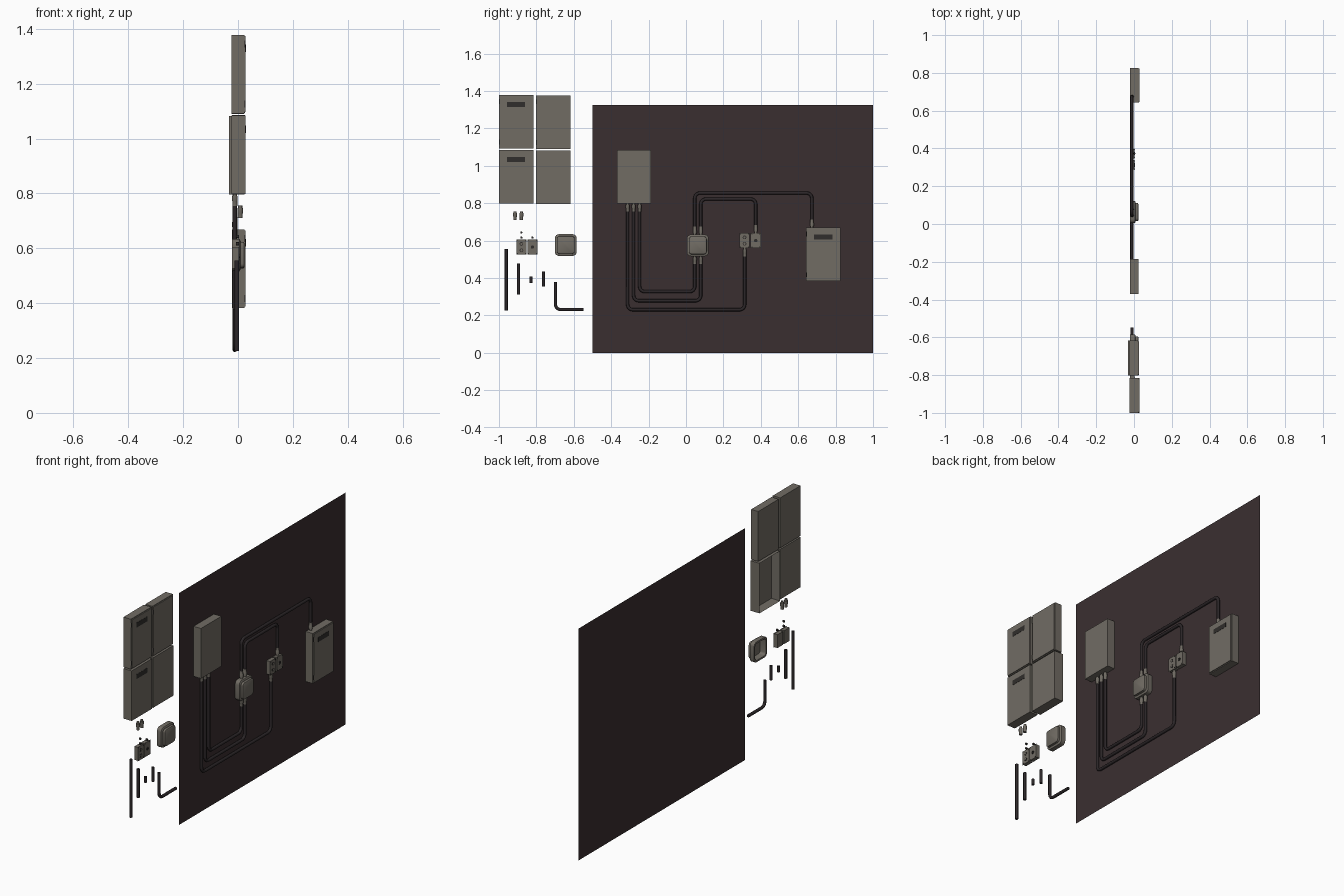
import bpy, bmesh, math
from mathutils import Vector, Matrix

if "Cube" in bpy.data.objects:
    bpy.data.objects.remove(bpy.data.objects["Cube"])


def material(name, rgb):
    m = bpy.data.materials.new(name)
    m.diffuse_color = (*rgb, 1)
    m.use_nodes = True
    m.node_tree.nodes["Principled BSDF"].inputs["Base Color"].default_value = m.diffuse_color
    return m


GREY = material("painted_metal_grey", (0.165, 0.150, 0.127))
WALL = material("wall_brown", (0.042, 0.028, 0.030))
PIPE = material("conduit_dark", (0.024, 0.019, 0.021))
DARK = material("vent_dark", (0.030, 0.027, 0.025))
BACK = -0.022   # x of the wall surface


def finish(name, bm, mat, smooth=False):
    bmesh.ops.recalc_face_normals(bm, faces=bm.faces)
    me = bpy.data.meshes.new(name)
    bm.to_mesh(me)
    bm.free()
    me.materials.append(mat)
    for p in me.polygons:
        p.use_smooth = smooth
    if smooth:
        me.set_sharp_from_angle(angle=math.radians(35))
    ob = bpy.data.objects.new(name, me)
    bpy.context.collection.objects.link(ob)
    return ob


def box(name, x, y, z, mat=GREY, open_back=0):
    """Box from (min, max) ranges; open_back hollows it from the -x side."""
    bm = bmesh.new()
    bmesh.ops.create_cube(bm, size=1)
    for v in bm.verts:
        v.co = [r[0] if c < 0 else r[1] for c, r in zip(v.co, (x, y, z))]
    if open_back:
        face = min(bm.faces, key=lambda f: f.calc_center_median().x)
        bmesh.ops.inset_region(bm, faces=[face], thickness=open_back)
        for v in face.verts:
            v.co.x = x[1] - open_back
    return finish(name, bm, mat)


def rod(name, centre, r, length, axis, mat, seg=16):
    bm = bmesh.new()
    rot = Matrix.Rotation(math.pi / 2, 4, 'Y') if axis == 'X' else Matrix()
    bmesh.ops.create_cone(bm, cap_ends=True, segments=seg, radius1=r, radius2=r,
                          depth=length, matrix=Matrix.Translation(centre) @ rot)
    return finish(name, bm, mat, True)


def loft(name, rings, mat, closed_ends=True):
    """Skin a list of equal-length point rings."""
    bm = bmesh.new()
    loops = [[bm.verts.new(p) for p in ring] for ring in rings]
    for a, b in zip(loops, loops[1:]):
        for i in range(len(a)):
            j = (i + 1) % len(a)
            bm.faces.new((a[i], a[j], b[j], b[i]))
    bm.faces.new(loops[0])
    bm.faces.new(loops[-1])
    return finish(name, bm, mat, True)


# ---- cabinets ----
W, H = 0.184, 0.286


def cabinet(name, y, z, x0, x1, vent=False, hinges=False, open_back=0):
    if hinges:
        box(name + "_body", (x0, x1 - 0.005), (y, y + W), (z, z + H))
        box(name + "_door", (x1 - 0.005, x1), (y + 0.004, y + W - 0.004),
            (z + 0.004, z + H - 0.004))
        for dz in (0.034, H - 0.034):
            rod(name + "_hinge", (x1 - 0.004, y + 0.0035, z + dz), 0.0035, 0.026, 'Z', DARK, 10)
    else:
        box(name + "_body", (x0, x1), (y, y + W), (z, z + H), GREY, open_back)
    if vent:
        box(name + "_vent", (x1 - 0.001, x1 + 0.001), (y + 0.042, y + 0.140),
            (z + H - 0.063, z + H - 0.036), DARK)


cabinet("spare_cabinet_vented_door", -1.0, 1.092, -0.024, 0.028, True, True)
cabinet("spare_cabinet_plain_door", -0.802, 1.090, -0.024, 0.026, False, True)
cabinet("spare_cabinet_vented", -1.0, 0.798, -0.024, 0.028, True)
cabinet("spare_cabinet_cover", -0.802, 0.796, -0.032, 0.024, open_back=0.007)
cabinet("mounted_cabinet_left", -0.370, 0.799, BACK + 0.0005, 0.025, open_back=0.007)
cabinet("mounted_cabinet_right", 0.642, 0.383, BACK + 0.0005, 0.028, True, True)

# ---- wall panel ----
bm = bmesh.new()
bm.faces.new([bm.verts.new((BACK, y, z)) for y, z in
              ((-0.5, 0), (1, 0), (1, 1.325), (-0.5, 1.325))])
wall = finish("wall_panel", bm, WALL)


# ---- junction boxes: rounded shell with raised lid, open at the back ----
def junction(name, y, z, x0):
    def ring(half, rad, x):
        pts = []
        for k in range(4):
            sy, sz = ((1, 1), (-1, 1), (-1, -1), (1, -1))[k]
            for i in range(5):
                a = math.pi / 2 * (k + i / 4)
                pts.append((x0 + x, y + sy * (half - rad) + rad * math.cos(a),
                            z + sz * (half - rad) + rad * math.sin(a)))
        return pts
    loft(name, [ring(0.044, 0.012, 0.034), ring(0.048, 0.014, 0.0), ring(0.058, 0.021, 0.0),
                ring(0.058, 0.021, 0.026), ring(0.052, 0.018, 0.030), ring(0.048, 0.016, 0.030),
                ring(0.047, 0.015, 0.042), ring(0.042, 0.012, 0.045)], GREY)


junction("spare_junction_box", -0.643, 0.576, -0.021)
junction("mounted_junction_box", 0.063, 0.574, BACK + 0.0005)


# ---- outlet and switch boxes ----
def device(name, y, z, outlet):
    x0 = BACK + 0.0005
    box(name + "_back_box", (x0, 0.0), (y - 0.025, y + 0.025), (z - 0.038, z + 0.038))
    box(name + "_cover", (0.0, 0.003), (y - 0.027, y + 0.027), (z - 0.040, z + 0.040))
    if outlet:
        for dz in (-0.017, 0.017):
            rod(name + "_socket", (0.003, y, z + dz), 0.010, 0.003, 'X', DARK)
            rod(name + "_socket_face", (0.004, y, z + dz), 0.006, 0.003, 'X', GREY)
    else:
        rod(name + "_switch_collar", (0.003, y, z), 0.009, 0.004, 'X', DARK)
        rod(name + "_switch_lever", (0.005, y, z + 0.002), 0.003, 0.006, 'X', DARK, 8)
    for dy in (-0.021, 0.021):
        for dz in (-0.034, 0.034):
            rod(name + "_screw", (0.003, y + dy, z + dz), 0.003, 0.002, 'X', DARK, 8)


device("spare_outlet", -0.880, 0.565, True)
device("spare_switch", -0.821, 0.565, False)
device("mounted_outlet", 0.313, 0.600, True)
device("mounted_switch", 0.373, 0.600, False)
for y, z in ((-0.880, 0.643), (-0.880, 0.616), (-0.821, 0.616)):
    rod("spare_plug", (-0.002, y, z), 0.006, 0.010, 'X', DARK, 12)

PX = -0.0115    # x of the mounted conduit centre line


# ---- fittings: a lathed collar pointing away from its box ----
def fitting(y, z, direction, x=PX, name="conduit_fitting"):
    prof = ((0, 0.0075), (0.010, 0.0075), (0.010, 0.0105), (0.026, 0.0105),
            (0.030, 0.0090), (0.046, 0.0090))
    n = 16
    loft(name, [[(x + r * math.cos(2 * math.pi * i / n), y + r * math.sin(2 * math.pi * i / n),
                  z + direction * h) for i in range(n)] for h, r in prof], GREY)


for y in (-0.312, -0.280, -0.248):
    fitting(y, 0.801, -1)
for y in (0.047, 0.079):
    fitting(y, 0.520, -1)
    fitting(y, 0.629, 1)
fitting(0.314, 0.562, -1)
fitting(0.373, 0.638, 1)
fitting(0.673, 0.667, 1)
fitting(-0.914, 0.756, -1, 0.008, "spare_fitting")
fitting(-0.880, 0.756, -1, 0.008, "spare_fitting")


# ---- conduits: filleted centre lines swept with a round section ----
def conduit(name, pts, x=PX, rad=0.028):
    pts = [Vector((x, y, z)) for y, z in pts]
    path = [pts[0]]
    for a, b, c in zip(pts, pts[1:], pts[2:]):
        u, v = (a - b).normalized(), (c - b).normalized()
        centre = b + (u + v) * rad
        for i in range(7):
            t = math.pi / 2 * i / 6
            path.append(centre - v * rad * math.cos(t) - u * rad * math.sin(t))
    path.append(pts[-1])
    cu = bpy.data.curves.new(name, 'CURVE')
    cu.dimensions = '3D'
    cu.bevel_depth = 0.0085
    cu.bevel_resolution = 2
    cu.use_fill_caps = True
    sp = cu.splines.new('POLY')
    sp.points.add(len(path) - 1)
    for p, co in zip(sp.points, path):
        p.co = (*co, 1)
    cu.materials.append(PIPE)
    ob = bpy.data.objects.new(name, cu)
    bpy.context.collection.objects.link(ob)


conduit("conduit_outer", [(-0.312, 0.77), (-0.312, 0.230), (0.314, 0.230), (0.314, 0.53)])
conduit("conduit_middle", [(-0.280, 0.77), (-0.280, 0.278), (0.079, 0.278), (0.079, 0.49)])
conduit("conduit_inner", [(-0.248, 0.77), (-0.248, 0.327), (0.047, 0.327), (0.047, 0.49)])
conduit("conduit_to_cabinet", [(0.047, 0.66), (0.047, 0.854), (0.673, 0.854), (0.673, 0.70)])
conduit("conduit_to_switch", [(0.079, 0.66), (0.079, 0.822), (0.373, 0.822), (0.373, 0.67)])
for y, z0, z1 in ((-0.961, 0.225, 0.556), (-0.895, 0.312, 0.476),
                  (-0.829, 0.374, 0.407), (-0.762, 0.354, 0.435)):
    conduit("spare_conduit", [(y, z0), (y, z1)], -0.004)
conduit("spare_elbow", [(-0.698, 0.378), (-0.698, 0.231), (-0.547, 0.231)], -0.010)
